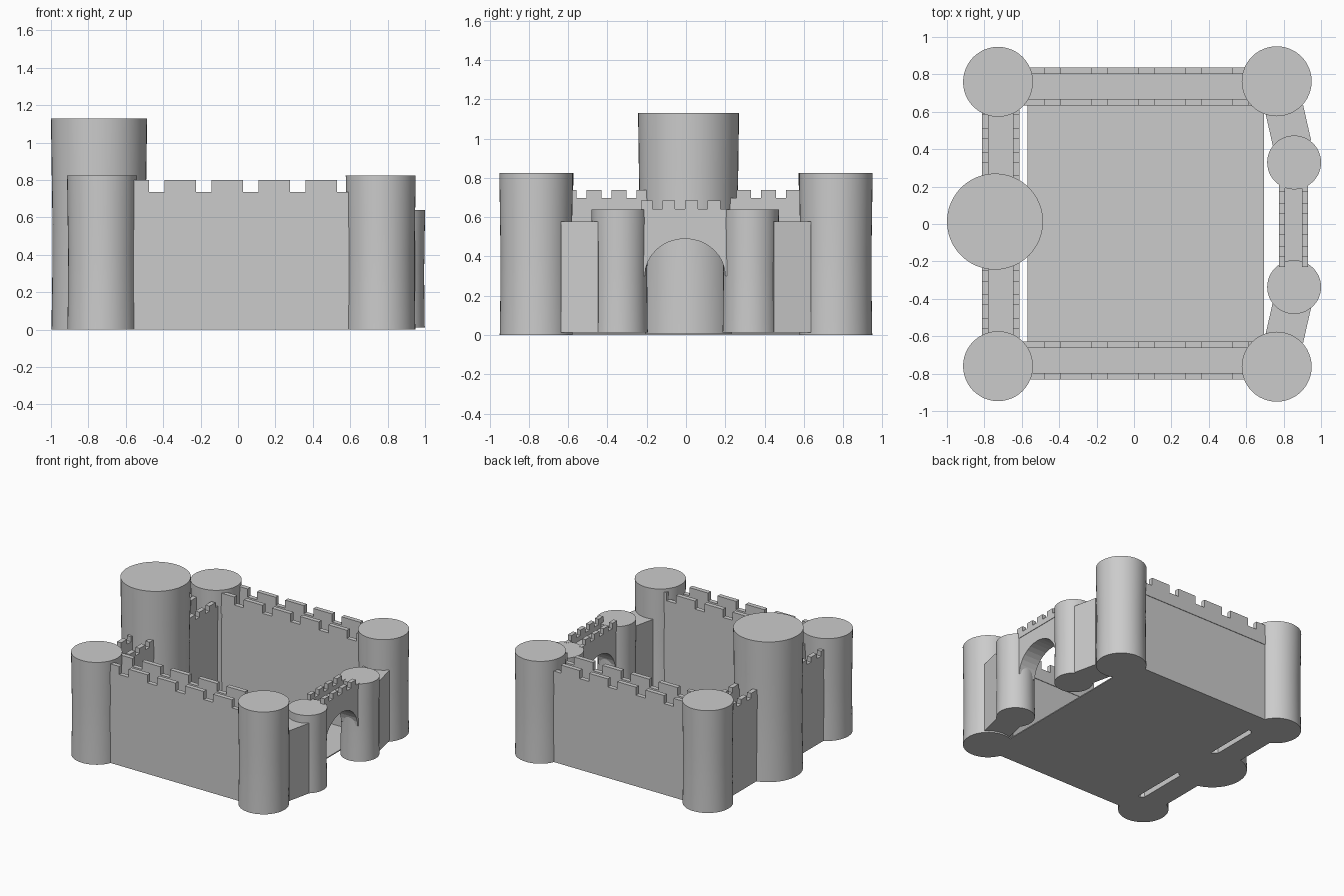
import bpy, bmesh, math
from mathutils import Vector

if "Cube" in bpy.data.objects:
    bpy.data.objects.remove(bpy.data.objects["Cube"])


def finish(name, bm, smooth=False):
    bmesh.ops.recalc_face_normals(bm, faces=bm.faces)
    me = bpy.data.meshes.new(name)
    bm.to_mesh(me)
    bm.free()
    ob = bpy.data.objects.new(name, me)
    bpy.context.collection.objects.link(ob)
    if smooth:
        bpy.ops.object.select_all(action='DESELECT')
        ob.select_set(True)
        bpy.context.view_layer.objects.active = ob
        bpy.ops.object.shade_smooth_by_angle(angle=math.radians(30))
    return ob


def prism(name, pts, push):
    """Extrude a closed outline of 3D points along a vector."""
    bm = bmesh.new()
    face = bm.faces.new([bm.verts.new(p) for p in pts])
    new = bmesh.ops.extrude_face_region(bm, geom=[face], use_keep_orig=True)['geom']
    bmesh.ops.translate(bm, vec=Vector(push),
                        verts=[g for g in new if isinstance(g, bmesh.types.BMVert)])
    return finish(name, bm)


def box(name, x0, x1, y0, y1, z0, z1):
    return prism(name, [(x0, y0, z0), (x1, y0, z0), (x1, y1, z0), (x0, y1, z0)],
                 (0, 0, z1 - z0))


def tower(name, x, y, r, z0, z1, n=48):
    """Round tower with a very slight waist."""
    bm = bmesh.new()
    rings = []
    for t, k in ((0, .99), (.25, .973), (.5, .968), (.75, .985), (1, 1)):
        rings.append([bm.verts.new((x + r * k * math.cos(2 * math.pi * i / n),
                                    y + r * k * math.sin(2 * math.pi * i / n),
                                    z0 + (z1 - z0) * t)) for i in range(n)])
    for a, b in zip(rings, rings[1:]):
        for i in range(n):
            j = (i + 1) % n
            bm.faces.new((a[i], a[j], b[j], b[i]))
    bm.faces.new(rings[0])
    bm.faces.new(rings[-1])
    return finish(name, bm, True)


def crenel(u0, u1, z0, zn, zt, start, gap, period):
    """Outline (u, z) of a parapet with notches repeating from start."""
    pts = [(u0, z0), (u0, zt)]
    s = start
    while s < u1 - .005:
        e = min(s + gap, u1)
        pts += [(s, zt), (s, zn), (e, zn)]
        if e < u1:
            pts.append((e, zt))
        s += period
    if pts[-1][0] < u1:
        pts.append((u1, zt))
    return pts + [(u1, z0)]


def parapet_x(name, y, t, *a):
    prism(name, [(u, y, z) for u, z in crenel(*a)], (0, t, 0))


def parapet_y(name, x, t, *a):
    prism(name, [(x, u, z) for u, z in crenel(*a)], (t, 0, 0))


# courtyard floor
box("courtyard_floor", -.57, .695, -.66, .66, 0, .008)

# corner towers, keep and gate towers
for side, s in (("front", -1), ("back", 1)):
    tower(side + "_left_tower", -.727, .76 * s, .187, 0, .825)
    tower(side + "_right_tower", .763, .763 * s, .187, 0, .825)
    tower(side + "_gate_tower", .856, .333 * s - .004, .144, .012, .64)
tower("keep", -.743, .013, .257, 0, 1.13)

# long front and back walls with walkway and paired parapets
for side, y0, y1 in (("front", -.832, -.628), ("back", .633, .838)):
    box(side + "_wall", -.62, .65, y0 + .004, y1 - .004, 0, .637)
    for part, y in (("a", y0), ("b", y1 - .036)):
        parapet_x(f"{side}_parapet_{part}", y, .036,
                  -.62, .65, .635, .735, .80, -.476, .084, .251)

# left wall, running through the keep
box("left_wall", -.809, -.614, -.65, .65, 0, .60)
for part, x in (("outer", -.813), ("inner", -.647)):
    parapet_y(f"left_parapet_{part}", x, .036,
              -.62, .62, .58, .697, .737, -.558, .052, .127)

# angled wall blocks joining right towers to the gate towers
for side, s in (("front", -1), ("back", 1)):
    pts = [(.947, .447), (.904, .637), (.704, .587), (.747, .397)]
    prism(side + "_angled_wall", [(x, y * s, .012) for x, y in pts], (0, 0, .565))

# gate arch: flat block with a half-round underside
arch = [(-.245, .30), (-.245, .605), (.235, .605), (.235, .30)]
arch += [(-.005 + .205 * math.cos(math.pi * i / 16),
          .30 + .19 * math.sin(math.pi * i / 16)) for i in range(17)]
prism("gate_arch", [(.778, y, z) for y, z in arch], (.148, 0, 0))
for part, x in (("inner", .774), ("outer", .898)):
    parapet_y(f"gate_parapet_{part}", x, .032,
              -.23, .22, .60, .642, .685, -.17, .05, .115)
